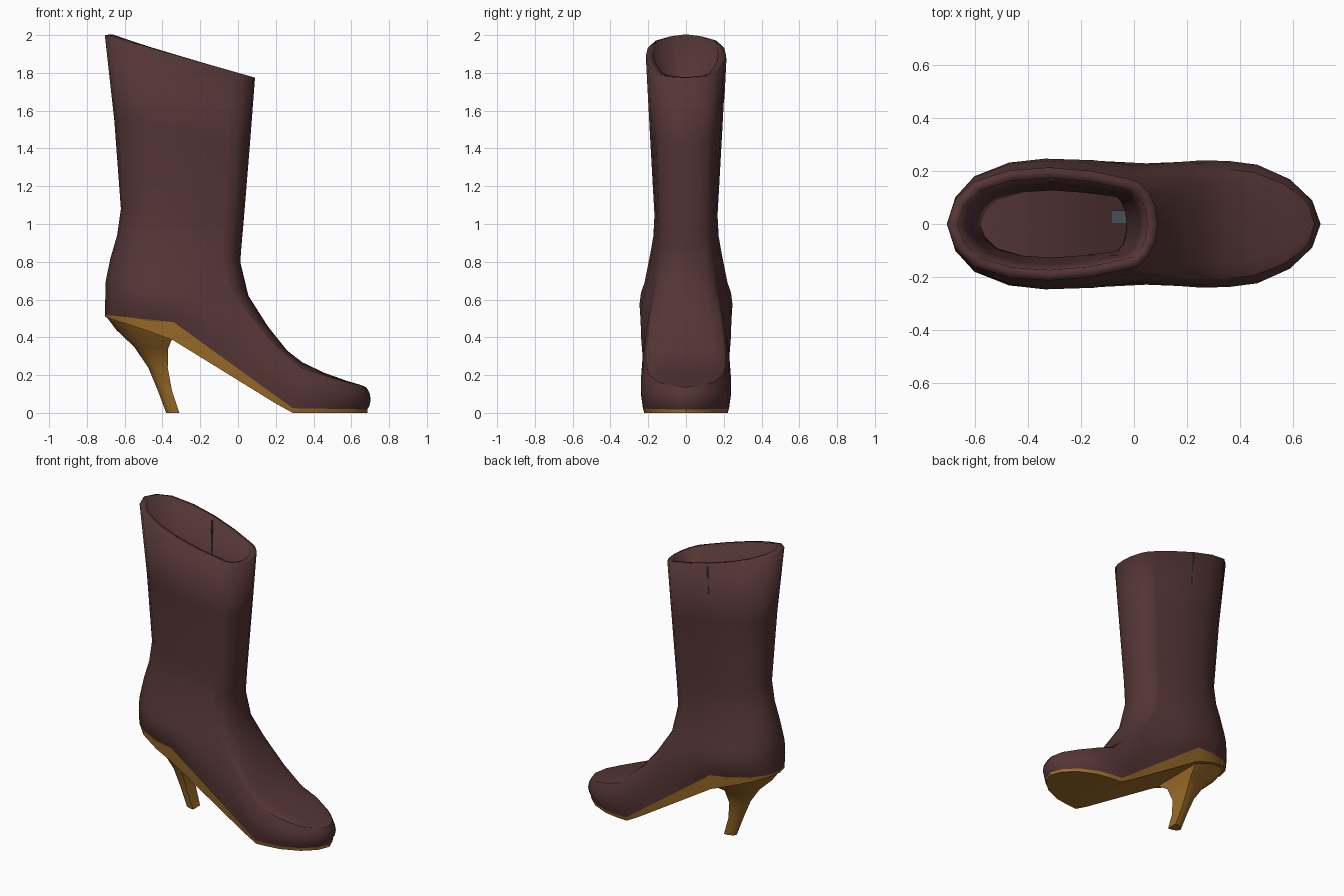
import bpy, bmesh, math
from mathutils import Vector

if "Cube" in bpy.data.objects:
    bpy.data.objects.remove(bpy.data.objects["Cube"])


def material(name, rgb):
    m = bpy.data.materials.new(name)
    m.diffuse_color = (*rgb, 1)
    m.use_nodes = True
    m.node_tree.nodes["Principled BSDF"].inputs["Base Color"].default_value = m.diffuse_color
    return m


leather = material("leather", (0.09, 0.036, 0.036))
gold = material("gold_sole", (0.33, 0.15, 0.022))
metal = material("zip_metal", (0.06, 0.08, 0.09))


def mirror(rows):
    return [[Vector((p.x, -p.y, p.z)) for p in r] for r in rows]


def lerp_table(table, x):
    for (x0, z0), (x1, z1) in zip(table, table[1:]):
        if x <= x1:
            return z0 + (z1 - z0) * (x - x0) / (x1 - x0)
    return table[-1][1]


def build(name, grids, mat, sharp=()):
    """Weld point grids into one mesh; edges along the sharp lines stay hard."""
    bm = bmesh.new()
    for rows in grids:
        vs = [[bm.verts.new(p) for p in r] for r in rows]
        for a, b in zip(vs, vs[1:]):
            for i in range(len(a) - 1):
                bm.faces.new((a[i], a[i + 1], b[i + 1], b[i]))
    bmesh.ops.remove_doubles(bm, verts=bm.verts, dist=0.0005)
    bmesh.ops.recalc_face_normals(bm, faces=bm.faces)
    on_line = lambda v: any((v.co - p).length < 0.001 for p in sharp)
    for e in bm.edges:
        if sharp and all(on_line(v) for v in e.verts):
            e.smooth = False
    me = bpy.data.meshes.new(name)
    bm.to_mesh(me)
    bm.free()
    me.materials.append(mat)
    ob = bpy.data.objects.new(name, me)
    bpy.context.collection.objects.link(ob)
    bpy.ops.object.select_all(action='DESELECT')
    ob.select_set(True)
    bpy.context.view_layer.objects.active = ob
    bpy.ops.object.shade_smooth_by_angle(angle=math.radians(40), keep_sharp_edges=True)
    return ob


# Sole outline: one half, heel to toe
sole_x = [-.705, -.675, -.60, -.47, -.34, -.13, .07, .20, .29, .37, .46, .575, .655, .685]
sole_y = [0, .09, .16, .21, .228, .228, .228, .228, .228, .222, .207, .155, .08, 0]
top_z = [(-.71, .52), (-.34, .48), (.29, .025), (.70, .018)]
low_z = [(-.71, .51), (-.36, .395), (.28, 0), (.70, 0)]
sole = [Vector((x, y, lerp_table(top_z, x))) for x, y in zip(sole_x, sole_y)]

# Shaft rows: back x, back z, seam x, seam y, seam z, half width
shaft_spec = [
    (-.70, .70, -.045, .160, .68, .220),
    (-.675, .82, -.075, .147, .85, .190),
    (-.64, .94, -.075, .145, .93, .173),
    (-.62, 1.08, -.068, .143, 1.02, .167),
    (-.655, 1.55, -.047, .158, 1.45, .192),
    (-.705, 2.0, -.03, .172, 1.809, .213),
]
shaft = []
for bx, bz, sx, sy, sz, w in shaft_spec:
    row = []
    for f, k in zip((0, .045, .15, .35, .57, .80), (0, .42, .75, .95, 1, .94)):
        row.append(Vector((bx + (sx - bx) * f, w * k, bz + (sz - bz) * f)))
    shaft.append(row + [Vector((sx, sy, sz))])

# Seam line along the foot, from instep to toe
foot_seam = [Vector(p) for p in (
    (.05, .185, .53), (.20, .205, .35), (.33, .208, .24), (.45, .195, .20),
    (.57, .148, .163), (.65, .08, .145), (.68, 0, .135))]
top_row = shaft[0] + foot_seam

# Foot side walls bulge between sole and seam
foot = []
for t in (0, .2, .45, .75, 1):
    row = []
    for s, r in zip(sole, top_row):
        b = 4 * t * (1 - t)
        p = s.lerp(r, t)
        p.y += .022 * b * min(1, p.y / .2)
        p.x += .02 * b * max(0, (s.x - .28) / .4)
        row.append(p)
    foot.append(row)

# Front panel arched from seam to seam
seam = [r[-1] for r in reversed(shaft)] + foot_seam
centre = [(.09, 1.775), (.063, 1.42), (.027, .98), (.018, .88), (.012, .80), (.055, .62),
          (.16, .455), (.26, .33), (.34, .268), (.455, .213), (.575, .17), (.65, .148), (.68, .135)]
panel = []
for s, (cx, cz) in zip(seam, centre):
    row = []
    for i in range(9):
        a = math.pi * i / 8
        k = math.sin(a)
        row.append(Vector((s.x + (cx - s.x) * k, s.y * math.cos(a), s.z + (cz - s.z) * k)))
    panel.append(row)

flip = mirror([sole])[0]
seam_both = seam + mirror([seam])[0]
upper = build("boot_upper", [foot, mirror(foot), shaft, mirror(shaft), panel, [sole, flip]],
              leather, seam_both)
mod = upper.modifiers.new("wall", 'SOLIDIFY')
mod.thickness = .04
mod.offset = -1

# Gold sole slab
low = [Vector((p.x, p.y * .97, lerp_table(low_z, p.x))) for p in sole]
sides = [sole, low]
build("sole", [sides, mirror(sides), [low, mirror([low])[0]], [sole, flip]], gold)

# Tapered heel: back x, back z, front x, front z, half width
heel = []
for bx, bz, fx, fz, w in [
        (-.705, .52, -.335, .478, .228), (-.645, .44, -.35, .39, .19),
        (-.55, .35, -.37, .34, .115), (-.475, .24, -.372, .24, .068),
        (-.425, .12, -.35, .12, .047), (-.38, 0, -.31, 0, .037)]:
    heel.append([Vector((bx + (fx - bx) * f, w * k, bz + (fz - bz) * f))
                 for f, k in zip((0, .09, .29, .63, 1, 1), (0, .4, .7, .93, 1, 0))])
tip = heel[-1]
build("heel", [heel, mirror(heel), [tip, mirror([tip])[0]]], gold)


# Thin side zip and its small pull tab inside the boot
def box(name, loc, size, tilt=0):
    bpy.ops.mesh.primitive_cube_add(size=1, location=loc, rotation=(tilt, 0, 0))
    ob = bpy.context.object
    ob.name = name
    ob.scale = size
    ob.data.materials.append(metal)


box("side_zip", (-.31, .184, 1.77), (.008, .05, .22), -.05)
box("zip_pull", (-.055, .025, .42), (.065, .05, .04))
